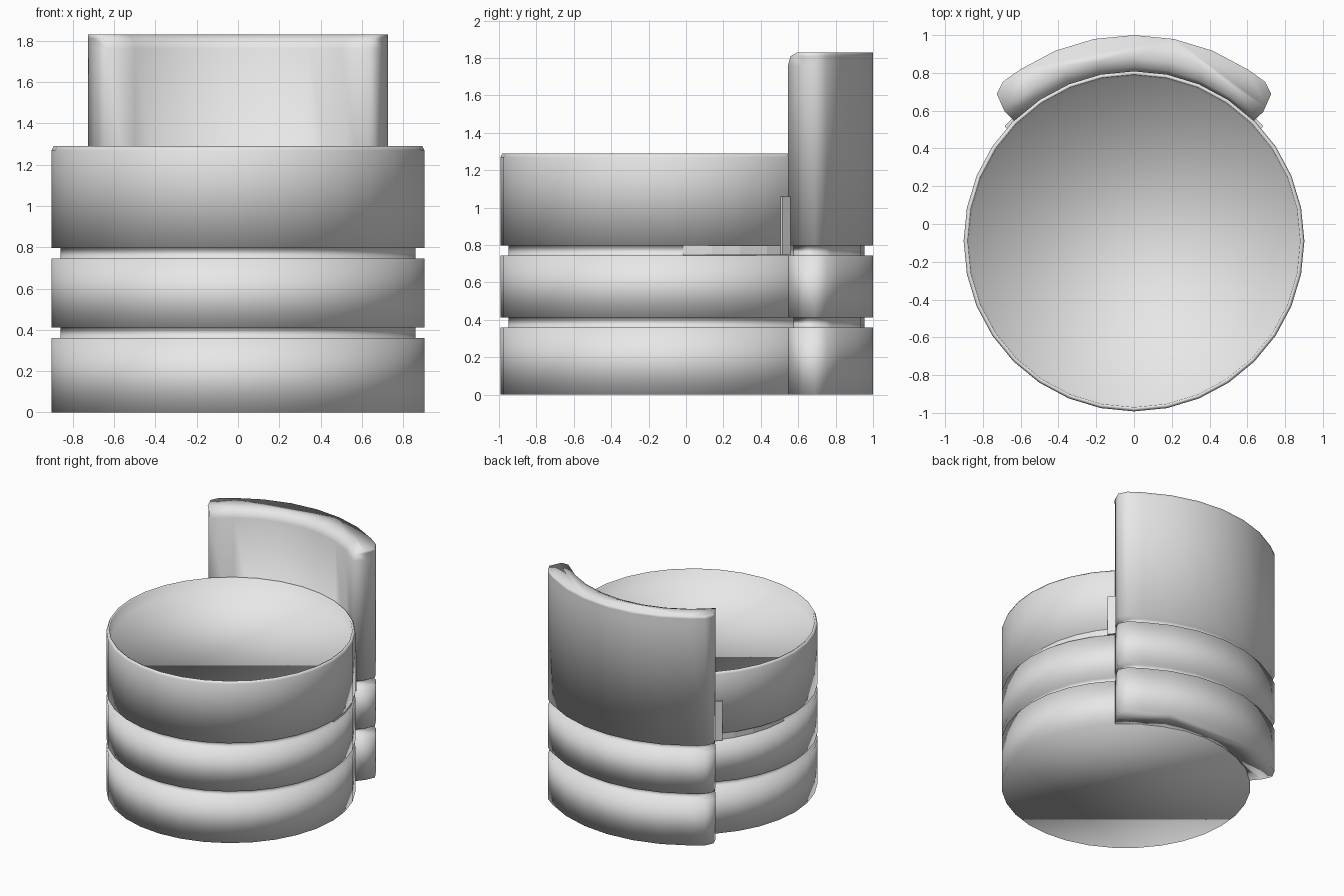
import bpy, bmesh, math

cube = bpy.data.objects.get("Cube")
if cube:
    bpy.data.objects.remove(cube)

CY = -0.09                      # centre of the round body
STEP = 360 / 32
grey = bpy.data.materials.new("plain grey")
grey.use_nodes = True
grey.diffuse_color = (0.8, 0.8, 0.8, 1)
grey.node_tree.nodes["Principled BSDF"].inputs["Base Color"].default_value = (0.8, 0.8, 0.8, 1)


def polar(r, deg, z):
    a = math.radians(deg)
    return (r * math.cos(a), CY + r * math.sin(a), z)


def loft(name, rings, smooth=True):
    """Skin a stack of equal-length rings and cap both ends."""
    bm = bmesh.new()
    loops = [[bm.verts.new(p) for p in ring] for ring in rings]
    n = len(loops[0])
    for low, high in zip(loops, loops[1:]):
        for i in range(n):
            j = (i + 1) % n
            bm.faces.new((low[i], low[j], high[j], high[i]))
    bm.faces.new(loops[0][::-1])
    bm.faces.new(loops[-1])
    bmesh.ops.recalc_face_normals(bm, faces=bm.faces)
    mesh = bpy.data.meshes.new(name)
    bm.to_mesh(mesh)
    bm.free()
    mesh.materials.append(grey)
    mesh.polygons.foreach_set("use_smooth", [smooth] * len(mesh.polygons))
    obj = bpy.data.objects.new(name, mesh)
    bpy.context.collection.objects.link(obj)
    return obj


# Round body: three bands, two grooves, thin rim and a shallow sunken top
R, G = 0.902, 0.86
profile = [(R, 0), (R, 0.36), (G, 0.36), (G, 0.412), (R, 0.412), (R, 0.745),
           (G, 0.745), (G, 0.797), (R, 0.797), (R, 1.27), (0.892, 1.29),
           (0.88, 1.285), (0.87, 1.2)]
loft("round_body", [[polar(r, i * STEP, z) for i in range(32)] for r, z in profile])

# Curved back panel: half section as (radius, angle), mirrored across x = 0
HALF = [(1.09, 90 - i * STEP) for i in range(4)]
HALF += [(1.092, 50.5), (1.065, 47), (0.995, 45.6), (0.898, 45)]
HALF += [(0.898, 45 + i * STEP) for i in range(1, 5)]


def panel_ring(z, groove=0.0, roll=0.0):
    half = []
    for r, a in HALF:
        if r > 1.0:
            r -= groove
        elif r < 0.95:
            r += roll
        if a < 55:
            a += groove * 60
        half.append((r, a))
    mirrored = [(r, 180 - a) for r, a in half[-2:0:-1]]
    return [polar(r, a, z) for r, a in half + mirrored]


levels = [(0, 0, 0), (0.36, 0, 0), (0.36, 0.045, 0), (0.412, 0.045, 0),
          (0.412, 0, 0), (0.745, 0, 0), (0.745, 0.045, 0), (0.797, 0.045, 0),
          (0.797, 0, 0), (1.76, 0, 0), (1.81, 0, 0.02), (1.83, 0, 0.07)]
loft("back_panel", [panel_ring(*level) for level in levels])


# Side brackets: a ledge in the upper groove and a short post by the panel
def arc_plate(name, side, a0, a1, r0, r1, z0, z1, taper=0.0, steps=4):
    rings = []
    for i in range(steps + 1):
        t = i / steps
        a = a0 + (a1 - a0) * t
        a = a if side > 0 else 180 - a
        outer = r1 - taper * (1 - t)
        rings.append([polar(r0, a, z0), polar(outer, a, z0),
                      polar(outer, a, z1), polar(r0, a, z1)])
    loft(name, rings, smooth=False)


for side, word in ((1, "left"), (-1, "right")):
    arc_plate(word + "_ledge", side, 5, 46, 0.84, 0.905, 0.747, 0.797, taper=0.045)
    arc_plate(word + "_post", side, 41.5, 45.5, 0.88, 0.915, 0.747, 1.06, steps=1)
